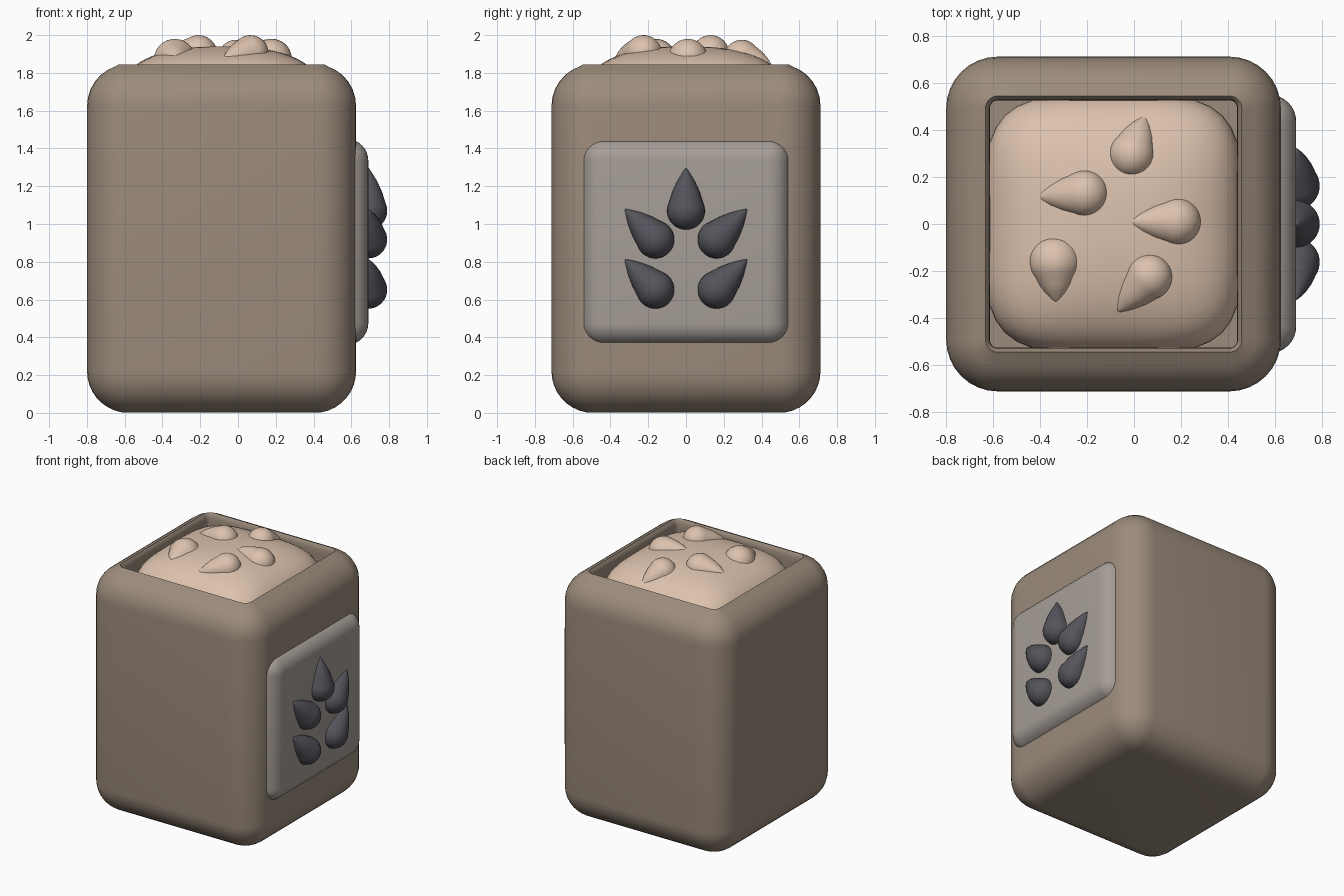
import bpy, bmesh, math
from mathutils import Vector

if "Cube" in bpy.data.objects:
    bpy.data.objects.remove(bpy.data.objects["Cube"])


def material(name, rgb):
    m = bpy.data.materials.new(name)
    m.diffuse_color = (*rgb, 1)
    m.use_nodes = True
    m.node_tree.nodes["Principled BSDF"].inputs["Base Color"].default_value = m.diffuse_color
    return m


CLOTH = material("sack_cloth", (0.33, 0.26, 0.20))
FLOUR = material("filling", (0.72, 0.54, 0.42))
LABEL = material("label_grey", (0.38, 0.34, 0.31))
DARK = material("dark_seed", (0.09, 0.088, 0.105))


def finish(bm, name, mat, angle=40):
    bmesh.ops.recalc_face_normals(bm, faces=bm.faces)
    me = bpy.data.meshes.new(name)
    bm.to_mesh(me)
    bm.free()
    ob = bpy.data.objects.new(name, me)
    bpy.context.collection.objects.link(ob)
    me.materials.append(mat)
    bpy.ops.object.select_all(action='DESELECT')
    ob.select_set(True)
    bpy.context.view_layer.objects.active = ob
    bpy.ops.object.shade_smooth_by_angle(angle=math.radians(angle))
    return ob


def loft(bm, rings):
    """Bridge closed rings of points and cap both ends."""
    vs = [[bm.verts.new(p) for p in ring] for ring in rings]
    n = len(vs[0])
    for a, b in zip(vs, vs[1:]):
        for i in range(n):
            bm.faces.new((a[i], a[(i + 1) % n], b[(i + 1) % n], b[i]))
    bm.faces.new(vs[0][::-1])
    bm.faces.new(vs[-1])


# Sack: rounded box lofted up the outside, over the rim and down into the opening
CX, HX, HY, H, R = -0.087, 0.712, 0.712, 1.846, 0.22


def rounded_rect(inset, z, seg=8):
    r = max(R - inset, 0.03)
    pts = []
    for q, (sx, sy) in enumerate(((1, 1), (-1, 1), (-1, -1), (1, -1))):
        for k in range(seg + 1):
            a = (q + k / seg) * math.pi / 2
            pts.append((CX + sx * (HX - inset - r) + r * math.cos(a),
                        sy * (HY - inset - r) + r * math.sin(a), z))
    return pts


profile = []
for k in range(1, 10):
    a = math.pi / 2 * k / 9
    profile.append((R - R * math.sin(a), R - R * math.cos(a)))
for k in range(0, 7):
    a = math.radians(k * 12)
    profile.append((R - R * math.cos(a), H - R + R * math.sin(a)))
profile += [(0.167, H - 0.001), (0.178, H - 0.012), (0.184, H - 0.035),
            (0.186, H - 0.07), (0.186, 1.5)]
bm = bmesh.new()
loft(bm, [rounded_rect(0.19, 0.002)] + [rounded_rect(i, z) for i, z in profile])
finish(bm, "sack", CLOTH)

# Filling: squarish cushion bulging out of the opening
A, N, P, TOP, DH = 0.55, 4, 2.5, 1.94, 0.306


def dome_z(x, y):
    t = (abs((x - CX) / A) ** N + abs(y / A) ** N) ** (1 / N)
    return TOP - DH + DH * max(0, 1 - t ** P) ** (1 / P)


bm = bmesh.new()
rings = []
for j in range(17):
    t = math.sin(math.pi / 2 * (1 - j / 17))
    h = max(0, 1 - t ** P) ** (1 / P)
    ring = []
    for i in range(64):
        a = math.tau * i / 64
        c, s = math.cos(a), math.sin(a)
        # blend from round centre to squarish edge
        n = 2 + (N - 2) * min(1, t * 1.2)
        k = A * t / (abs(c) ** n + abs(s) ** n) ** (1 / n)
        ring.append((CX + k * c, k * s, TOP - DH + DH * h))
    rings.append(ring)
loft(bm, [[(x, y, 1.5) for x, y, z in rings[0]]] + rings)
finish(bm, "filling", FLOUR, 60)

# Label plate on the right side
bm = bmesh.new()
bmesh.ops.create_cube(bm, size=1)
for v in bm.verts:
    v.co = Vector((0.565 + 0.25 * v.co.x, 1.10 * v.co.y, 0.905 + 1.09 * v.co.z))
bmesh.ops.bevel(bm, geom=bm.edges[:], offset=0.115, segments=8, profile=0.5,
                affect='EDGES')
finish(bm, "label_plate", LABEL)


# Seeds: ball with a cone tangent to it, from centre to tip
def seed(name, centre, tip, r, mat):
    centre, tip = Vector(centre), Vector(tip)
    length = (tip - centre).length
    rot = Vector((0, 0, 1)).rotation_difference(tip - centre)
    end = math.pi - math.acos(r / length)
    prof = [(r * math.sin(end * k / 14), -r * math.cos(end * k / 14))
            for k in range(1, 15)]
    r0, z0 = prof[-1]
    for f in (0.3, 0.6, 0.85, 0.98):
        prof.append((r0 * (1 - f) + 0.012 * math.sin(math.pi * f),
                     z0 + (length - z0) * f))
    bm = bmesh.new()
    loft(bm, [[centre + rot @ Vector((q * math.cos(math.tau * i / 28),
                                      q * math.sin(math.tau * i / 28), z))
               for i in range(28)] for q, z in prof])
    finish(bm, name, mat, 60)


# Dark seed emblem, mirrored pairs plus a top one
PX = 0.69
seed("label_seed_top", (PX, 0, 1.07), (PX, 0, 1.30), 0.10, DARK)
for s in (-1, 1):
    for row, z in (("upper", 0.918), ("lower", 0.652)):
        seed(f"label_seed_{row}", (PX, s * 0.162, z),
             (PX, s * 0.325, z + 0.163), 0.10, DARK)

# Seeds scattered on the filling: centre x, y, tip x, y, radius, top height
for k, (x, y, tx, ty, r, top) in enumerate((
        (-0.01, 0.295, 0.05, 0.465, 0.097, 1.975),
        (-0.21, 0.13, -0.42, 0.115, 0.10, 2.00),
        (0.18, 0.01, -0.03, 0.01, 0.104, 1.98),
        (-0.335, -0.16, -0.33, -0.34, 0.11, 1.98),
        (0.065, -0.225, -0.08, -0.38, 0.097, 2.00))):
    seed(f"filling_seed_{k + 1}", (x, y, top - r),
         (tx, ty, dome_z(tx, ty) - 0.01), r, FLOUR)
